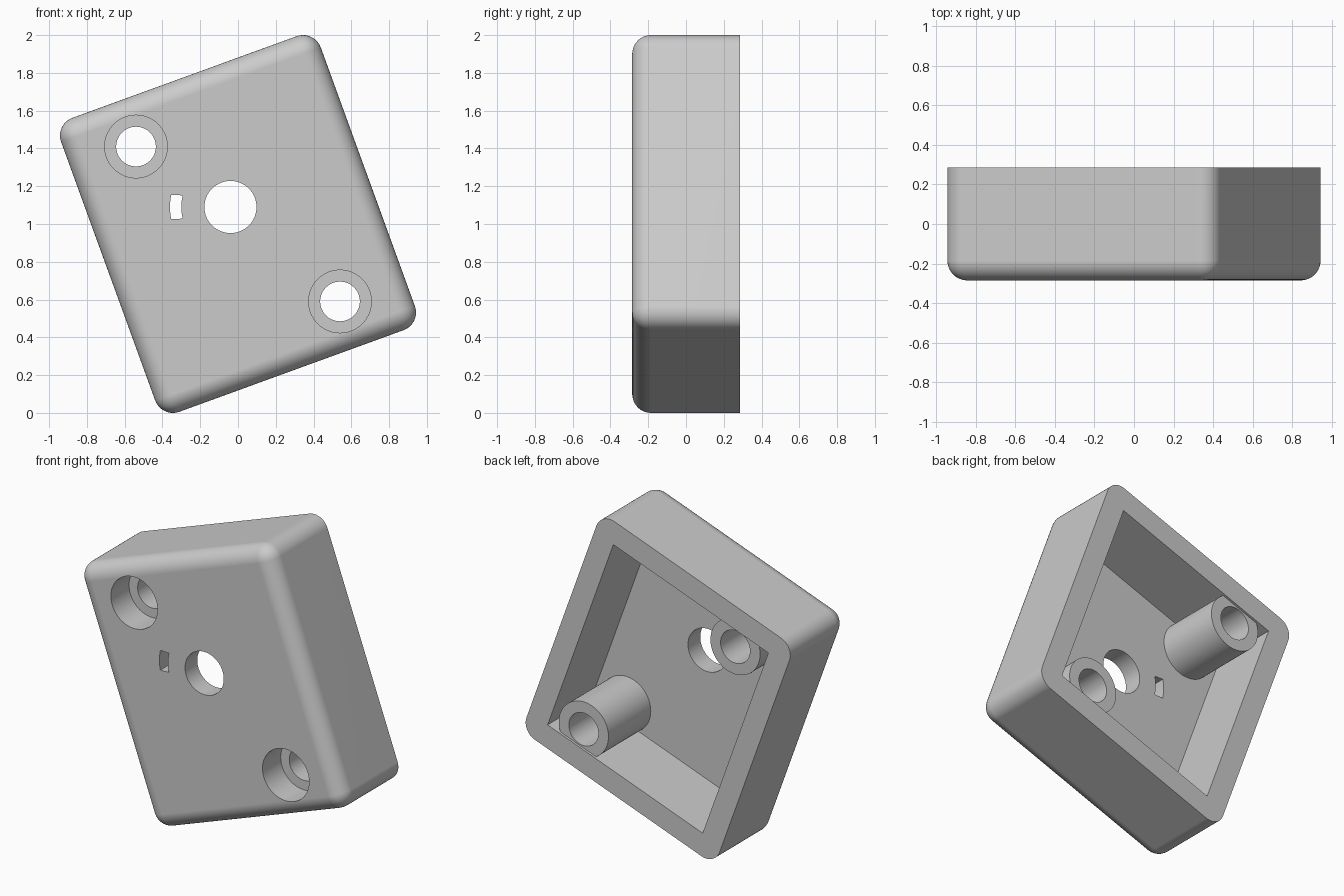
import bpy
import bmesh
from math import radians, sin, cos, pi
from mathutils import Matrix, Vector

cube = bpy.data.objects.get("Cube")
if cube:
    bpy.data.objects.remove(cube, do_unlink=True)

TILT = radians(20)
WIDTH, HEIGHT, DEPTH = 1.463, 1.656, 0.57
FILLET, WALL = 0.1, 0.144
BACK, FRONT = DEPTH / 2, -DEPTH / 2
FLOOR, BOSS_END, LEDGE = -0.16, 0.27, -0.1
BOSSES = [(-0.54, 1.41), (0.54, 0.59)]
HOLE_X, HOLE_Z = -0.04, 1.09

grey = bpy.data.materials.new("plain grey")
grey.use_nodes = True
colour = (0.6, 0.6, 0.6, 1)
grey.diffuse_color = colour
grey.node_tree.nodes["Principled BSDF"].inputs["Base Color"].default_value = colour


def make_object(name, bm):
    bmesh.ops.recalc_face_normals(bm, faces=bm.faces)
    mesh = bpy.data.meshes.new(name)
    bm.to_mesh(mesh)
    bm.free()
    mesh.materials.append(grey)
    obj = bpy.data.objects.new(name, mesh)
    bpy.context.collection.objects.link(obj)
    return obj


def tilted_box(name, width, height, y0, y1, fillet=0):
    bm = bmesh.new()
    bmesh.ops.create_cube(bm, size=1)
    bmesh.ops.scale(bm, vec=(width, y1 - y0, height), verts=bm.verts)
    if fillet:
        # Round every edge except those of the open back
        edges = [e for e in bm.edges if min(v.co.y for v in e.verts) < 0]
        bmesh.ops.bevel(bm, geom=edges, offset=fillet, segments=10,
                        profile=0.5, affect='EDGES')
    place = Matrix.Translation((0, (y0 + y1) / 2, 1)) @ Matrix.Rotation(-TILT, 4, 'Y')
    bmesh.ops.transform(bm, matrix=place, verts=bm.verts)
    return make_object(name, bm)


def prism(name, outline, y0, y1):
    bm = bmesh.new()
    face = bm.faces.new([bm.verts.new((x, y0, z)) for x, z in outline])
    extruded = bmesh.ops.extrude_face_region(bm, geom=[face])["geom"]
    verts = [g for g in extruded if isinstance(g, bmesh.types.BMVert)]
    bmesh.ops.translate(bm, vec=Vector((0, y1 - y0, 0)), verts=verts)
    return make_object(name, bm)


def arc(x, z, radius, start, end, count):
    step = (end - start) / count
    return [(x + radius * cos(start + i * step), z + radius * sin(start + i * step))
            for i in range(count + 1)]


def cylinder(name, x, z, radius, y0, y1):
    return prism(name, arc(x, z, radius, 0, 2 * pi, 64)[:-1], y0, y1)


def combine(target, tool, operation):
    tool.hide_render = True
    mod = target.modifiers.new(tool.name, 'BOOLEAN')
    mod.operation, mod.solver, mod.object = operation, 'EXACT', tool
    bpy.context.view_layer.objects.active = target
    bpy.ops.object.modifier_apply(modifier=mod.name)
    bpy.data.objects.remove(tool, do_unlink=True)


# Rounded shell with an open back
cover = tilted_box("cover", WIDTH, HEIGHT, FRONT, BACK, FILLET)
cavity = tilted_box("cavity", WIDTH - 2 * WALL, HEIGHT - 2 * WALL, FLOOR, BACK + 0.2)
combine(cover, cavity, 'DIFFERENCE')

# Screw bosses with counterbored holes
for x, z in BOSSES:
    combine(cover, cylinder("boss", x, z, 0.177, FLOOR - 0.04, BOSS_END), 'UNION')
for x, z in BOSSES:
    combine(cover, cylinder("counterbore", x, z, 0.166, FRONT - 0.1, LEDGE), 'DIFFERENCE')
    combine(cover, cylinder("screw_hole", x, z, 0.105, LEDGE - 0.05, BACK + 0.1), 'DIFFERENCE')

# Central hole and the curved locating slot beside it
combine(cover, cylinder("centre_hole", HOLE_X, HOLE_Z, 0.138, FRONT - 0.1, 0), 'DIFFERENCE')
span = 0.2
slot = (arc(HOLE_X, HOLE_Z, 0.32, pi - span, pi + span, 8)
        + arc(HOLE_X, HOLE_Z, 0.26, pi + span * 1.2, pi - span * 1.2, 8))
combine(cover, prism("slot", slot, FRONT - 0.1, 0), 'DIFFERENCE')

# Smooth fillets and bores, crisp rims
bpy.ops.object.select_all(action='DESELECT')
cover.select_set(True)
bpy.context.view_layer.objects.active = cover
bpy.ops.object.shade_smooth_by_angle(angle=radians(30))
normals = cover.modifiers.new("flat_faces", 'WEIGHTED_NORMAL')
normals.keep_sharp = True
